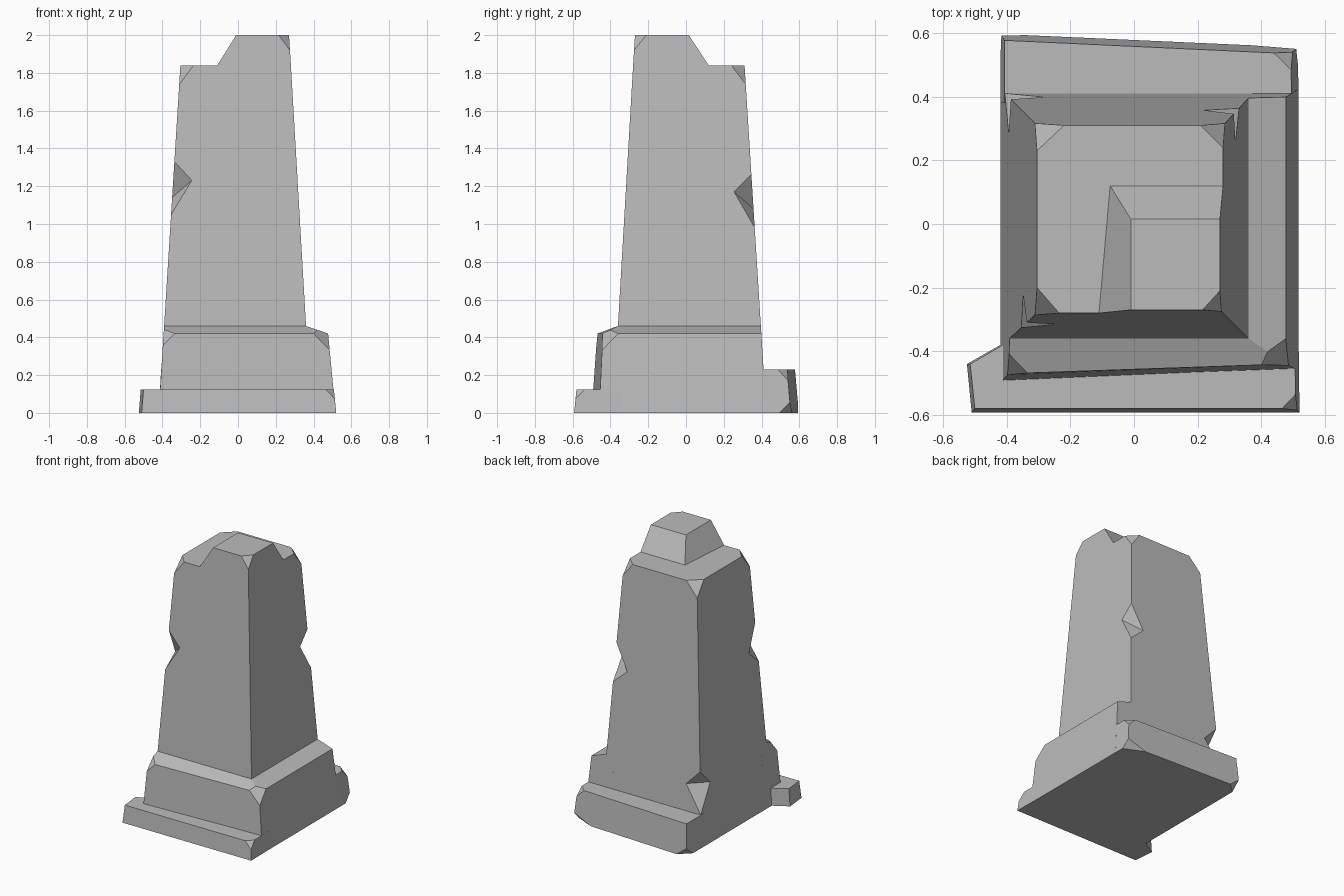
import bpy
import bmesh
from mathutils import Vector

cube = bpy.data.objects.get("Cube")
if cube:
    bpy.data.objects.remove(cube, do_unlink=True)

stone = bpy.data.materials.new("grey_stone")
stone.use_nodes = True
stone.diffuse_color = (0.5, 0.5, 0.5, 1)
stone.node_tree.nodes["Principled BSDF"].inputs["Base Color"].default_value = (0.5, 0.5, 0.5, 1)


def finish(name, bm):
    bmesh.ops.recalc_face_normals(bm, faces=bm.faces[:])
    mesh = bpy.data.meshes.new(name)
    bm.to_mesh(mesh)
    bm.free()
    mesh.materials.append(stone)
    obj = bpy.data.objects.new(name, mesh)
    bpy.context.collection.objects.link(obj)
    return obj


def rect(x0, x1, y0, y1):
    return [(x0, y0), (x1, y0), (x1, y1), (x0, y1)]


def chip(bm, a, b, c):
    """Slice off the corner beyond the plane through three points."""
    a, b, c = Vector(a), Vector(b), Vector(c)
    normal = (b - a).cross(c - a).normalized()
    centre = sum((v.co for v in bm.verts), Vector()) / len(bm.verts)
    if normal.dot(centre - a) > 0:
        normal.negate()
    bmesh.ops.bisect_plane(bm, geom=bm.verts[:] + bm.edges[:] + bm.faces[:],
                           plane_co=a, plane_no=normal, clear_outer=True)
    bmesh.ops.holes_fill(bm, edges=[e for e in bm.edges if e.is_boundary], sides=0)


def loft(name, levels, chips=()):
    """Skin a stack of (height, outline) levels and chip its corners."""
    bm = bmesh.new()
    rings = [[bm.verts.new((x, y, z)) for x, y in outline] for z, outline in levels]
    for low, high in zip(rings, rings[1:]):
        for i in range(len(low)):
            j = (i + 1) % len(low)
            bm.faces.new((low[i], low[j], high[j], high[i]))
    bm.faces.new(rings[0][::-1])
    bm.faces.new(rings[-1])
    for points in chips:
        chip(bm, *points)
    return finish(name, bm)


def notch(obj, top, side_a, side_b, bottom):
    """Cut a wedge into an upright edge; its deep line joins the two sides."""
    top, a, b, bottom = map(Vector, (top, side_a, side_b, bottom))
    mid = (a + b) / 2
    bm = bmesh.new()
    for co in (a * 2 - b, b * 2 - a, top * 2 - mid, bottom * 2 - mid):
        bm.verts.new(co)
    bmesh.ops.convex_hull(bm, input=bm.verts[:])
    cutter = finish("notch_cutter", bm)
    cutter.hide_render = True
    mod = obj.modifiers.new("notch", "BOOLEAN")
    mod.operation = "DIFFERENCE"
    mod.solver = "EXACT"
    mod.object = cutter
    bpy.context.view_layer.objects.active = obj
    bpy.ops.object.modifier_apply(modifier=mod.name)
    bpy.data.objects.remove(cutter, do_unlink=True)


# Tapered shaft with three broken top corners
shaft = loft("shaft", [
    (0, rect(-.42, .387, -.387, .425)),
    (1.84, rect(-.305, .28, -.28, .31)),
], [
    ((-.305, -.2, 1.84), (-.235, -.28, 1.84), (-.311, -.285, 1.74)),
    ((-.305, .23, 1.84), (-.22, .31, 1.84), (-.311, .316, 1.74)),
    ((.21, .31, 1.84), (.28, .24, 1.84), (.286, .316, 1.74)),
])

# Wedge notches in three upright edges of the shaft
notch(shaft, (-.337, -.309, 1.33), (-.349, -.22, 1.14), (-.245, -.315, 1.23), (-.354, -.326, 1.05))
notch(shaft, (.313, .346, 1.26), (.22, .357, 1.08), (.318, .255, 1.17), (.33, .364, .98))
notch(shaft, (-.387, .392, .53), (-.394, .285, .42), (-.28, .399, .42), (-.406, .411, .23))

# Raised remnant at the front corner of the top
loft("broken_top", [
    (1.84, [(-.11, -.28), (.28, -.28), (.28, .12), (-.075, .12)]),
    (2, rect(-.01, .27, -.27, .015)),
], [((.215, -.27, 2), (.27, -.21, 2), (.275, -.275, 1.92))])

# L-shaped plinth wrapping the front and left sides
loft("plinth", [
    (0, [(-.42, -.5), (.517, -.46), (.517, .424), (.3, .424), (.3, -.3), (-.42, -.3)]),
    (.42, [(-.394, -.47), (.477, -.44), (.477, .399), (.3, .399), (.3, -.3), (-.394, -.3)]),
    (.46, [(-.391, -.36), (.36, -.36), (.36, .396), (.3, .396), (.3, -.3), (-.391, -.3)]),
], [
    ((.4, -.443, .42), (.477, -.36, .42), (.486, -.446, .33)),
    ((-.335, -.468, .42), (-.393, -.41, .44), (-.4, -.475, .355)),
])

# Low step across the front, overhanging at one end
loft("front_step", [
    (0, [(-.51, -.592), (.52, -.592), (.517, -.35), (-.42, -.38), (-.525, -.44)]),
    (.125, [(-.5, -.58), (.508, -.58), (.505, -.35), (-.412, -.38), (-.515, -.44)]),
], [((.465, -.58, .125), (.508, -.535, .125), (.512, -.584, .075))])

# Taller step across the back with worn corners
loft("back_step", [
    (0, [(-.42, .38), (.517, .38), (.515, .555), (-.42, .597)]),
    (.23, [(-.407, .38), (.495, .38), (.493, .535), (-.407, .577)]),
], [
    ((.44, .537, .23), (.493, .485, .23), (.497, .54, .175)),
    ((.37, .562, 0), (.515, .495, 0), (.51, .55, .055)),
    ((-.34, .594, 0), (-.42, .52, 0), (-.417, .592, .06)),
])
